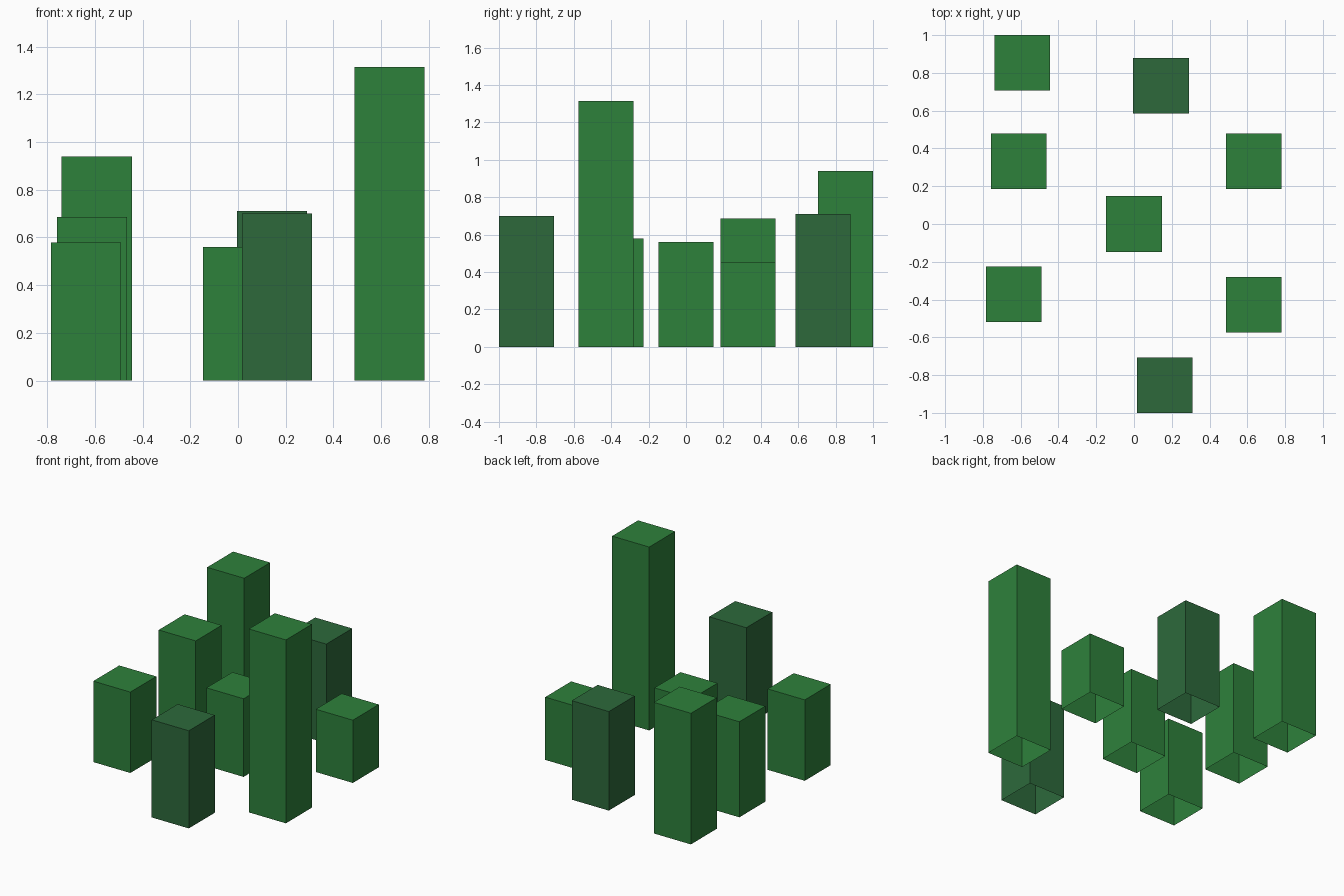
import bpy, bmesh

if "Cube" in bpy.data.objects:
    bpy.data.objects.remove(bpy.data.objects["Cube"])

SIDE = 0.294  # every block shares one square footprint


def material(name, colour):
    m = bpy.data.materials.new(name)
    m.diffuse_color = (*colour, 1.0)
    m.use_nodes = True
    m.node_tree.nodes["Principled BSDF"].inputs["Base Color"].default_value = m.diffuse_color
    return m


leaf_green = material("leaf green", (0.027, 0.218, 0.044))
dark_green = material("dark green", (0.026, 0.141, 0.044))


def block(name, x, y, height, mat):
    """Square column standing on the ground, open underneath."""
    bm = bmesh.new()
    bmesh.ops.create_cube(bm, size=1.0)
    bm.normal_update()
    base = [f for f in bm.faces if f.normal.z < -0.5]
    bmesh.ops.delete(bm, geom=base, context='FACES_ONLY')
    for v in bm.verts:
        v.co = (v.co.x * SIDE, v.co.y * SIDE, (v.co.z + 0.5) * height)
    mesh = bpy.data.meshes.new(name)
    bm.to_mesh(mesh)
    bm.free()
    mesh.materials.append(mat)
    obj = bpy.data.objects.new(name, mesh)
    obj.location = (x, y, 0)
    bpy.context.collection.objects.link(obj)


# Columns: name, centre x, centre y, height, colour
for spec in (
    ("back_left_block", -0.592, 0.853, 0.94, leaf_green),
    ("back_dark_block", 0.143, 0.733, 0.71, dark_green),
    ("middle_left_block", -0.611, 0.331, 0.685, leaf_green),
    ("middle_right_block", 0.635, 0.331, 0.45, leaf_green),
    ("centre_block", 0.0, 0.0, 0.56, leaf_green),
    ("front_left_block", -0.637, -0.373, 0.58, leaf_green),
    ("front_right_tall_block", 0.635, -0.427, 1.315, leaf_green),
    ("front_dark_block", 0.163, -0.853, 0.70, dark_green),
):
    block(*spec)
